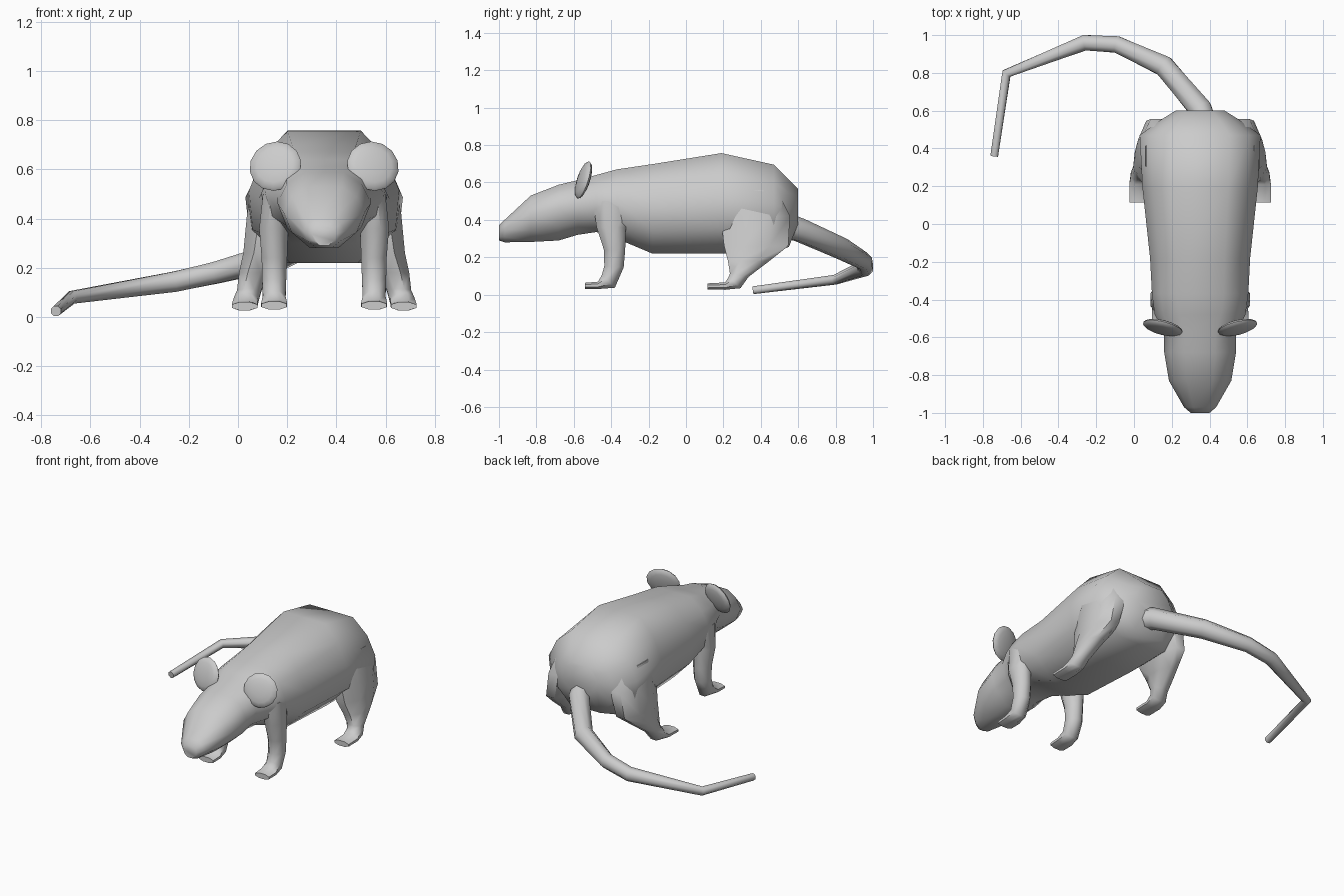
import bpy, bmesh
from math import sin, cos, pi, radians
from mathutils import Vector, Matrix

if "Cube" in bpy.data.objects:
    bpy.data.objects.remove(bpy.data.objects["Cube"])

CX = 0.35  # the body's own mirror plane


def loft(name, rings, mirror=False, sharp=55):
    """Skin a list of equal-length point rings and cap both ends."""
    bm = bmesh.new()
    off = Vector((CX, 0, 0))
    rows = [[bm.verts.new(Vector(p) - off) for p in ring] for ring in rings]
    n = len(rows[0])
    for a, b in zip(rows, rows[1:]):
        for i in range(n):
            j = (i + 1) % n
            bm.faces.new((a[i], a[j], b[j], b[i]))
    bm.faces.new(rows[0])
    bm.faces.new(rows[-1])
    return finish(name, bm, mirror, sharp)


def finish(name, bm, mirror, sharp):
    bmesh.ops.recalc_face_normals(bm, faces=bm.faces[:])
    me = bpy.data.meshes.new(name)
    bm.to_mesh(me)
    bm.free()
    for p in me.polygons:
        p.use_smooth = True
    me.set_sharp_from_angle(angle=radians(sharp))
    ob = bpy.data.objects.new(name, me)
    ob.location.x = CX
    bpy.context.collection.objects.link(ob)
    if mirror:
        mod = ob.modifiers.new("mirror", 'MIRROR')
        mod.use_mirror_merge = False
    return ob


def ellipse(c, u, v, n=8):
    k = 1.06
    return [Vector(c) + k * (u * cos(t) + v * sin(t))
            for t in ((i + 0.5) * 2 * pi / n for i in range(n))]


# Body and head: half sections (width, height fraction), blended by t
head = [(.42, 1), (.80, .84), (1, .58), (.80, .25), (.36, 0)]
torso = [(.49, 1), (.82, .80), (1, .55), (.95, .25), (.52, 0)]


def section(y, top, bot, half, t):
    pts = [(a[0] + (b[0] - a[0]) * t, a[1] + (b[1] - a[1]) * t)
           for a, b in zip(head, torso)]
    right = [(CX + w * half, y, bot + h * (top - bot)) for w, h in pts]
    left = [(2 * CX - x, y, z) for x, y, z in reversed(right)]
    return right + left


body = [(-1.0, .37, .29, .05, 0), (-.97, .40, .28, .085, 0),
        (-.83, .53, .282, .165, 0), (-.68, .588, .29, .19, 0),
        (-.58, .612, .32, .19, .2), (-.48, .64, .335, .24, .6),
        (-.37, .67, .30, .255, 1), (-.18, .698, .22, .265, 1),
        (.19, .757, .22, .305, 1), (.47, .695, .23, .32, 1),
        (.55, .615, .255, .21, 1), (.60, .565, .38, .13, 1)]
loft("body", [section(*r) for r in body])


# Legs: rings (x, y, z, half width, half depth, pitch), turning forward into the foot
def leg(name, rows):
    loft(name, [ellipse((x, y, z), Vector((rx, 0, 0)),
                        ry * Vector((0, cos(radians(p)), -sin(radians(p)))))
                for x, y, z, rx, ry, p in rows], mirror=True)


leg("front_legs", [(.16, -.40, .50, .06, .10, 0), (.145, -.40, .36, .06, .08, 0),
                   (.148, -.382, .24, .053, .058, 0), (.147, -.385, .15, .05, .053, 5),
                   (.147, -.415, .072, .047, .05, 45), (.147, -.47, .05, .054, .02, 90),
                   (.147, -.54, .047, .052, .017, 90)])
leg("hind_legs", [(.16, .36, .56, .10, .13, 0), (.125, .37, .42, .09, .19, 0),
                  (.095, .375, .26, .075, .175, 0), (.065, .335, .18, .062, .113, 0),
                  (.045, .285, .105, .05, .052, 10), (.032, .26, .066, .05, .045, 45),
                  (.027, .21, .046, .053, .02, 90), (.027, .115, .044, .053, .017, 90)])

# Ears: flattened balls, leaning back and turned slightly outward
bm = bmesh.new()
mat = (Matrix.Translation((-.198, -.548, .613)) @ Matrix.Rotation(-.24, 4, 'Z')
       @ Matrix.Rotation(-.30, 4, 'X') @ Matrix.Diagonal((.108, .026, .105, 1))
       @ Matrix.Rotation(pi / 2, 4, 'X'))
bmesh.ops.create_uvsphere(bm, u_segments=14, v_segments=8, radius=1, matrix=mat)
finish("ears", bm, True, 60)

# Tail: tapered tube along a bent path
path = [(.38, .50, .38, .07), (.35, .61, .345, .062), (.16, .835, .245, .056),
        (-.09, .95, .18, .045), (-.26, .96, .143, .042),
        (-.675, .797, .08, .026), (-.74, .36, .024, .021)]
pts = [Vector(p[:3]) for p in path]
rings = []
for i, p in enumerate(pts):
    a, b = pts[max(i - 1, 0)], pts[min(i + 1, len(pts) - 1)]
    d = ((p - a).normalized() + (b - p).normalized()).normalized()
    side = d.cross(Vector((0, 0, 1))).normalized()
    r = path[i][3]
    rings.append(ellipse(p, side * r, side.cross(d) * r))
loft("tail", rings)
